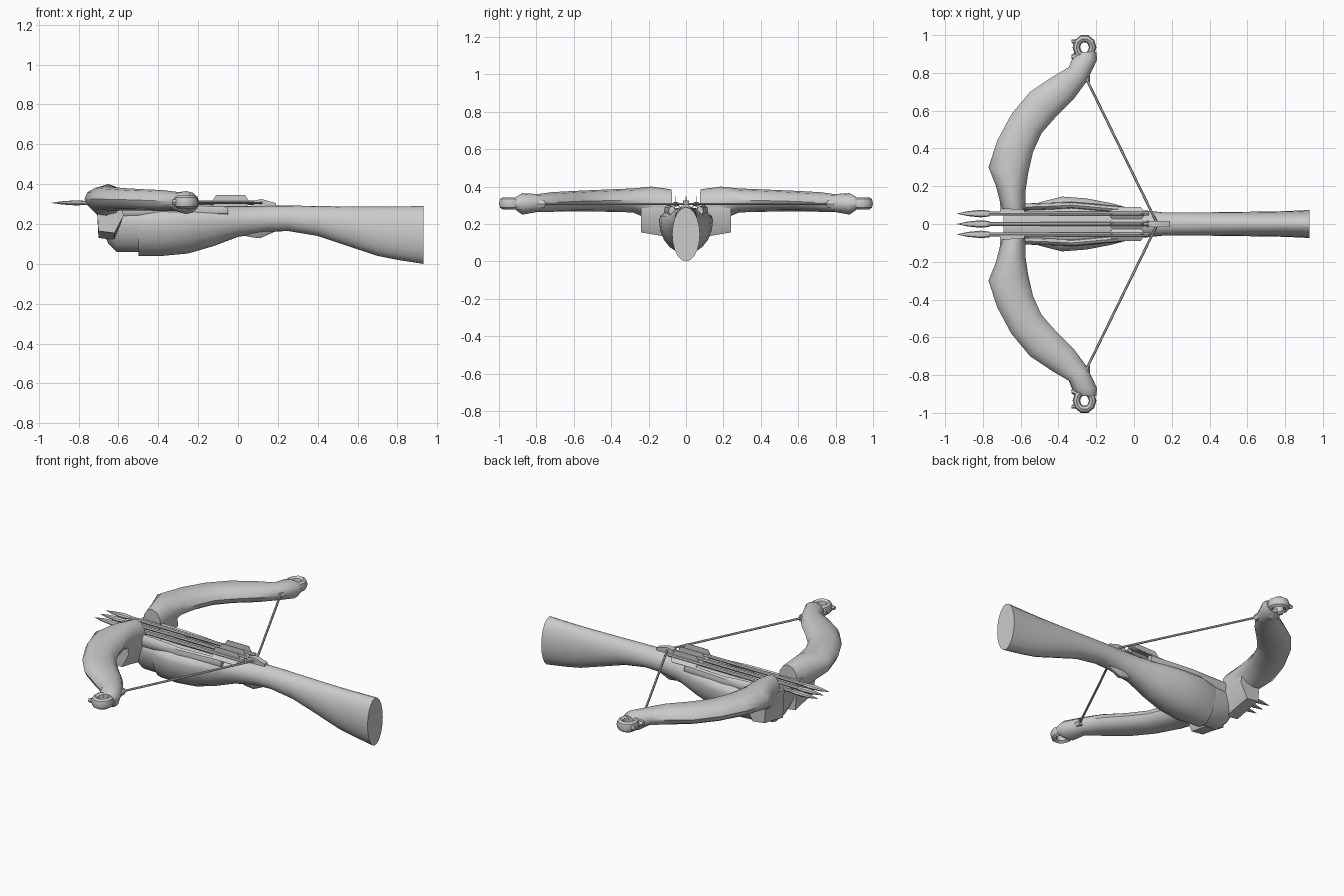
import bpy, bmesh
from math import sin, cos, tau, radians
from mathutils import Vector as V

cube = bpy.data.objects.get("Cube")
if cube:
    bpy.data.objects.remove(cube, do_unlink=True)

grey = bpy.data.materials.new("plain grey")
grey.use_nodes = True
COLOUR = (0.6, 0.6, 0.6, 1)
grey.diffuse_color = COLOUR
grey.node_tree.nodes["Principled BSDF"].inputs["Base Color"].default_value = COLOUR


def loft(name, rings, closed=False, mirror=False, angle=40):
    """Skin a list of equal point rings into one mesh object."""
    bm = bmesh.new()
    rows = [[bm.verts.new(p) for p in r] for r in rings]
    pairs = list(zip(rows, rows[1:]))
    if closed:
        pairs.append((rows[-1], rows[0]))
    else:
        bm.faces.new(rows[0])
        bm.faces.new(rows[-1])
    n = len(rows[0])
    for a, b in pairs:
        for i in range(n):
            j = (i + 1) % n
            bm.faces.new((a[i], a[j], b[j], b[i]))
    bmesh.ops.recalc_face_normals(bm, faces=bm.faces)
    me = bpy.data.meshes.new(name)
    bm.to_mesh(me)
    bm.free()
    me.materials.append(grey)
    for p in me.polygons:
        p.use_smooth = True
    me.set_sharp_from_angle(angle=radians(angle))
    ob = bpy.data.objects.new(name, me)
    bpy.context.collection.objects.link(ob)
    if mirror:
        ob.modifiers.new("Mirror", "MIRROR").use_axis = (False, True, False)
    return ob


def oval(c, u, v, n=12):
    return [V(c) + V(u) * cos(tau * i / n) + V(v) * sin(tau * i / n) for i in range(n)]


def section(x, low, mid, top, half, n=20):
    """Stock section: separate upper and lower half ovals meeting at height mid."""
    pts = []
    for i in range(n):
        c, s = cos(tau * i / n), sin(tau * i / n)
        pts.append(V((x, half * c, mid + s * ((top - mid) if s > 0 else (mid - low)))))
    return pts


def prism(name, outline, y0, y1, mirror=False):
    return loft(name, [[V((x, y, z)) for x, z in outline] for y in (y0, y1)], mirror=mirror)


# Stock and shoulder rest
loft("stock", [section(*s) for s in (
    (-.50, .04, .22, .28, .115), (-.38, .04, .22, .29, .145), (-.25, .052, .22, .29, .135),
    (-.12, .09, .22, .29, .11), (0, .135, .22, .29, .078), (.15, .16, .225, .292, .062),
    (.25, .165, .225, .293, .062), (.40, .14, .215, .29, .062), (.55, .09, .19, .288, .064),
    (.70, .04, .165, .287, .066), (.80, .02, .155, .288, .068), (.93, 0, .145, .29, .074))])

# Nose with slanted front
nose = ((-.69, .19, .085), (-.65, .10, .10), (-.61, .06, .105), (-.47, .06, .115))
loft("nose", [section(x, z, .225, .275, w) for x, z, w in nose])

# Bow limbs: outer edge, inner edge, bottom, top
limb = (
    (-.70, .08, -.575, .075, .20, .385), (-.73, .2, -.575, .17, .22, .40),
    (-.77, .30, -.56, .27, .262, .39), (-.725, .44, -.535, .38, .265, .385),
    (-.65, .58, -.49, .48, .268, .38), (-.55, .70, -.42, .56, .268, .375),
    (-.43, .78, -.32, .66, .265, .37), (-.345, .83, -.25, .755, .265, .36),
    (-.325, .88, -.195, .87, .25, .365), (-.29, .91, -.2, .91, .275, .345))
rings = []
for ox, oy, ix, iy, lo, hi in limb:
    o, i = V((ox, oy, (lo + hi) / 2)), V((ix, iy, (lo + hi) / 2))
    rings.append(oval((o + i) / 2, (o - i) / 2, (0, 0, (hi - lo) / 2)))
loft("bow_limb", rings, mirror=True)

# Hooked eyelet at each limb tip, swept round an open hole
centre = V((-.262, .935, .31))
eye = []
for k in range(10):
    out = V((cos(tau * k / 10), sin(tau * k / 10), 0))
    mid = centre + V((out.x * .043, out.y * .048, 0))
    eye.append(oval(mid, out * .02, (0, 0, .032), 8))
loft("tip_eyelet", eye, closed=True, mirror=True)
loft("tip_claw", [oval((-.295, .955, .31), (0, .022, 0), (0, 0, .025), 6),
                  oval((-.332, .97, .31), (0, .008, 0), (0, 0, .01), 6)], mirror=True)
loft("tip_spur", [oval((-.29, .89, .31), (0, .03, 0), (0, 0, .035), 6),
                  oval((-.332, .885, .31), (0, .012, 0), (0, 0, .012), 6)], mirror=True)

# Brackets joining limbs to the nose
loft("limb_bracket", [
    [V((x, y, z)) for x, z in ((-.70, lo), (-.62, lo - .01), (-.575, .24), (-.58, .31), (-.71, .31))]
    for y, lo in ((.06, .13), (.15, .15), (.24, .165))], mirror=True)

# Raised rails beside the bolts
loft("side_rail", [oval((x, y, .27), (0, .018, 0), (0, 0, h), 8) for x, y, h in (
    (-.58, .09, .04), (-.42, .095, .035), (-.33, .10, .03), (-.05, .075, .025))], mirror=True)

# Three loaded bolts with flat heads and three feathers each
head = ((-.935, .001), (-.88, .013), (-.81, .02), (-.765, .015))
for k, y in enumerate((-.055, 0, .055)):
    loft(f"bolt_head_{k}", [oval((x, y, .306), (0, r, 0), (0, 0, r * .65), 8) for x, r in head])
    loft(f"bolt_shaft_{k}", [oval((x, y, .306), (0, .011, 0), (0, 0, .011), 8) for x in (-.77, .08)])
    for f in range(3):
        a = tau * (f / 3 + .25)
        d, w = V((0, cos(a), sin(a))), V((0, -sin(a), cos(a))) * .0015
        fin = [(-.13, .008), (-.11, .04), (.035, .04), (.055, .008)]
        loft(f"feather_{k}_{f}", [[V((x, y, .306)) + d * r + w * s for x, r in fin] for s in (-1, 1)])

# String drawn back to the latch, with tying lugs
string = ((-.255, .775), (.095, .06), (.125, 0))
loft("bow_string", [oval((x, y, .306), (.006, .003, 0), (0, 0, .006), 6) for x, y in string], mirror=True)
loft("string_lug", [oval((-.25, y, .306), (.018, 0, 0), (0, 0, .022), 6) for y in (.755, .80)], mirror=True)

# Latch on top and trigger below
prism("latch", [(.06, .28), (.08, .318), (.12, .325), (.19, .305), (.19, .28)], -.016, .016)
loft("trigger", [section(x, z, .19, .2, w, 10) for x, z, w in (
    (.01, .145, .03), (.06, .132, .035), (.11, .125, .03), (.19, .162, .02))])
